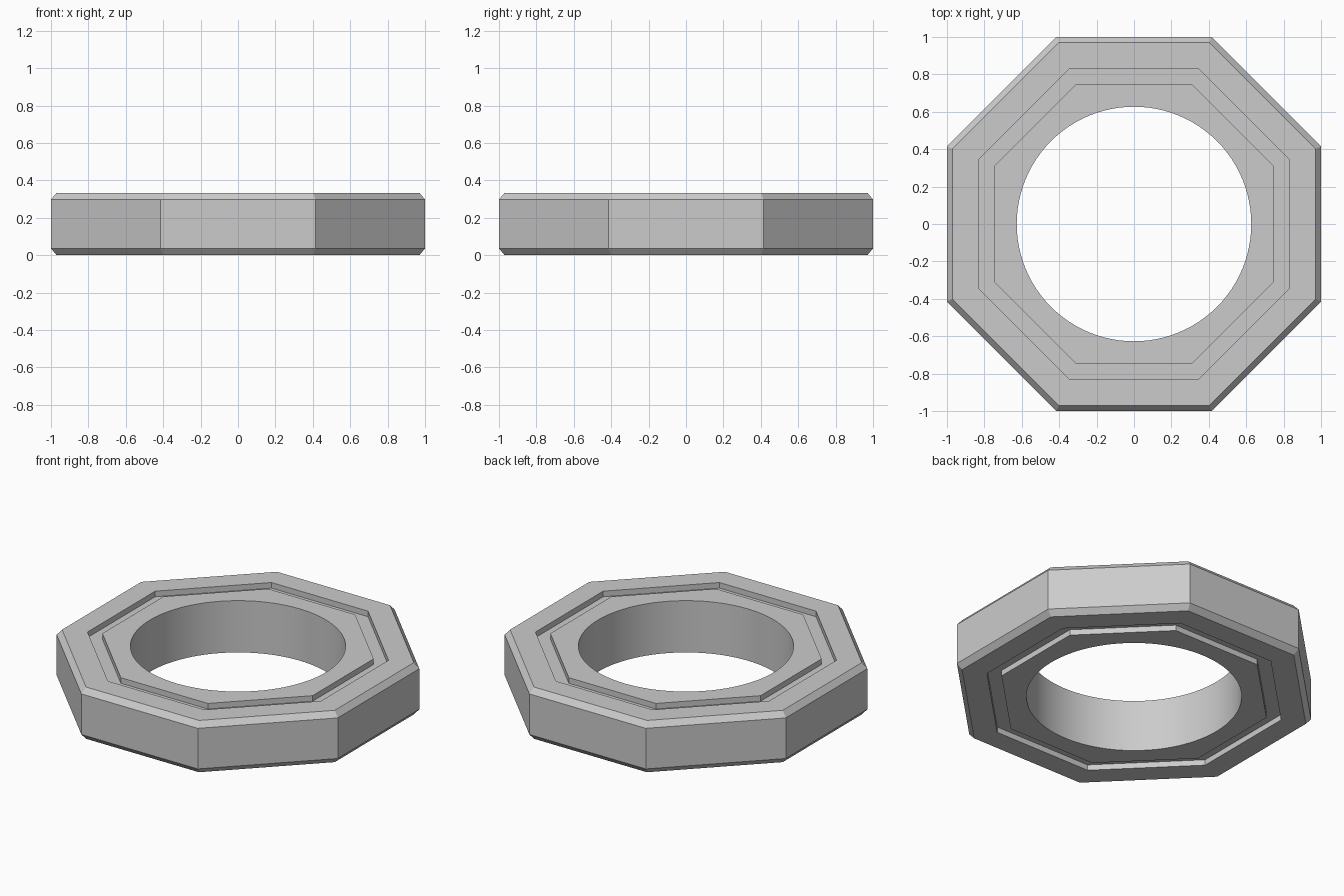
import bpy
import bmesh
from math import cos, sin, pi, radians

SIDES = 8
ARC = 12            # bore segments per octagon side
HEIGHT = 0.333
CHAMFER = 0.036
GROOVE = 0.036
BORE = 0.627

if "Cube" in bpy.data.objects:
    bpy.data.objects.remove(bpy.data.objects["Cube"], do_unlink=True)

grey = bpy.data.materials.new("light grey")
grey.use_nodes = True
colour = (0.6, 0.6, 0.6, 1)
grey.diffuse_color = colour
grey.node_tree.nodes["Principled BSDF"].inputs["Base Color"].default_value = colour

bm = bmesh.new()


def ring(radius, z, count):
    """Closed loop of vertices, starting at an octagon corner."""
    start = pi / SIDES
    return [bm.verts.new((radius * cos(start + 2 * pi * i / count),
                          radius * sin(start + 2 * pi * i / count), z))
            for i in range(count)]


def octagon(apothem, z):
    return ring(apothem / cos(pi / SIDES), z, SIDES)


def bridge(a, b):
    n = len(a)
    return [bm.faces.new((a[i], a[(i + 1) % n], b[(i + 1) % n], b[i])) for i in range(n)]


# Half profile from the chamfer inwards: (apothem, depth below the face)
profile = [(1.0, CHAMFER), (0.97, 0), (0.83, 0), (0.83, GROOVE), (0.748, GROOVE), (0.748, 0)]


def half(top):
    """Chamfer, face, groove and inner collar of one side."""
    level = lambda depth: HEIGHT - depth if top else depth
    loops = [octagon(r, level(d)) for r, d in profile]
    for a, b in zip(loops, loops[1:]):
        bridge(a, b)
    # Flat collar between the octagon and the round bore
    bore, inner = ring(BORE, level(0), SIDES * ARC), loops[-1]
    for i in range(SIDES):
        arc = [bore[(i * ARC + k) % len(bore)] for k in range(ARC + 1)]
        bm.faces.new([inner[i], inner[(i + 1) % SIDES]] + arc[::-1])
    return loops[0], bore


top_rim, top_bore = half(True)
low_rim, low_bore = half(False)

# Outer walls and smooth bore wall
bridge(low_rim, top_rim)
for face in bridge(top_bore, low_bore):
    face.smooth = True
bmesh.ops.recalc_face_normals(bm, faces=bm.faces)

mesh = bpy.data.meshes.new("octagonal_ring")
bm.to_mesh(mesh)
bm.free()
mesh.materials.append(grey)
nut = bpy.data.objects.new("octagonal_ring", mesh)
bpy.context.collection.objects.link(nut)

# Smooth bore, crisp octagon edges
bpy.ops.object.select_all(action='DESELECT')
nut.select_set(True)
bpy.context.view_layer.objects.active = nut
bpy.ops.object.shade_smooth_by_angle(angle=radians(20))
